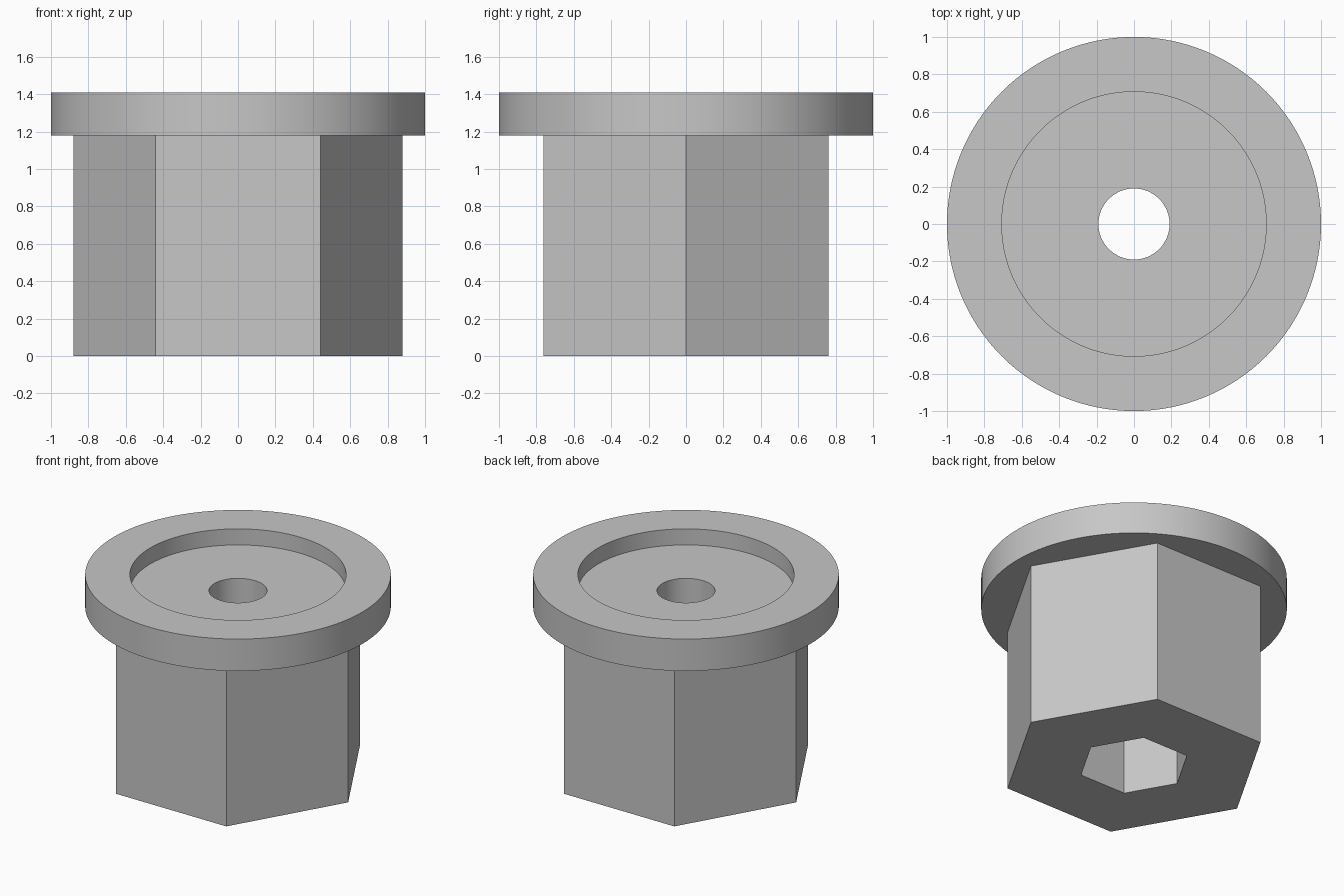
import bpy
import math

if "Cube" in bpy.data.objects:
    bpy.data.objects.remove(bpy.data.objects["Cube"], do_unlink=True)

# Overall levels
FLANGE_BOTTOM, TOP = 1.18, 1.41
RECESS_FLOOR = 1.294
POCKET_TOP = 0.71

grey = bpy.data.materials.new("plain grey")
grey.use_nodes = True
colour = (0.57, 0.57, 0.57, 1)
grey.diffuse_color = colour
grey.node_tree.nodes["Principled BSDF"].inputs["Base Color"].default_value = colour


def prism(name, sides, radius, z0, z1):
    """Upright prism with a corner on the x axis."""
    bpy.ops.mesh.primitive_cylinder_add(
        vertices=sides, radius=radius, depth=z1 - z0,
        location=(0, 0, (z0 + z1) / 2), rotation=(0, 0, math.pi / 2))
    ob = bpy.context.object
    ob.name = name
    bpy.ops.object.transform_apply(location=True, rotation=True, scale=True)
    ob.data.materials.append(grey)
    return ob


def combine(target, tool, operation):
    """Apply a boolean and discard the tool object."""
    tool.hide_render = True
    mod = target.modifiers.new(tool.name, 'BOOLEAN')
    mod.object = tool
    mod.operation = operation
    mod.solver = 'EXACT'
    bpy.ops.object.select_all(action='DESELECT')
    target.select_set(True)
    bpy.context.view_layer.objects.active = target
    bpy.ops.object.modifier_apply(modifier=mod.name)
    bpy.data.objects.remove(tool, do_unlink=True)


# Hexagonal body with the round flange on top
plug = prism("hexagonal_plug", 6, 0.88, 0, FLANGE_BOTTOM + 0.05)
combine(plug, prism("flange", 128, 1.0, FLANGE_BOTTOM, TOP), 'UNION')

# Round recess in the flange, screw hole, and nut pocket from below
combine(plug, prism("recess_cutter", 128, 0.707, RECESS_FLOOR, TOP + 0.1), 'DIFFERENCE')
combine(plug, prism("hole_cutter", 64, 0.19, -0.1, TOP + 0.1), 'DIFFERENCE')
combine(plug, prism("pocket_cutter", 6, 0.368, -0.1, POCKET_TOP), 'DIFFERENCE')

bpy.ops.object.select_all(action='DESELECT')
plug.select_set(True)
bpy.context.view_layer.objects.active = plug
bpy.ops.object.shade_smooth_by_angle(angle=math.radians(30))
